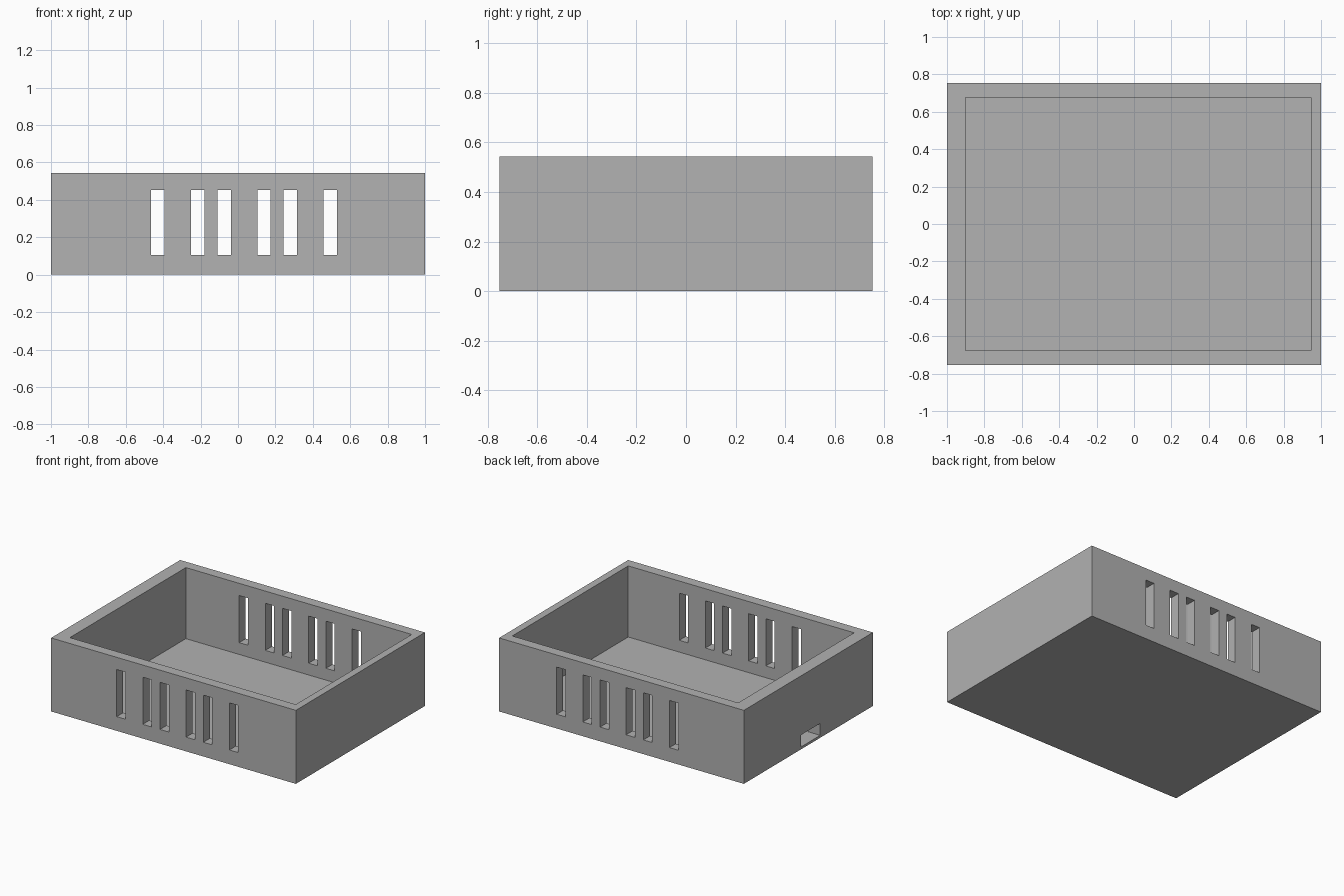
import bpy

cube = bpy.data.objects.get("Cube")
if cube:
    bpy.data.objects.remove(cube, do_unlink=True)

HEIGHT, FLOOR = 0.543, 0.018
SLOT_WIDTH = 0.072

grey = bpy.data.materials.new("plain grey")
grey.use_nodes = True
colour = (0.445, 0.445, 0.445, 1)
grey.diffuse_color = colour
grey.node_tree.nodes["Principled BSDF"].inputs["Base Color"].default_value = colour


def box(name, x, y, z):
    """Box spanning the given (low, high) range on each axis."""
    spans = (x, y, z)
    bpy.ops.mesh.primitive_cube_add(size=1, location=[(a + b) / 2 for a, b in spans])
    obj = bpy.context.object
    obj.name = name
    obj.scale = [b - a for a, b in spans]
    bpy.ops.object.transform_apply(location=True, rotation=False, scale=True)
    obj.data.materials.append(grey)
    return obj


def cut(target, cutter):
    """Subtract the cutter from the target, then discard it."""
    cutter.hide_render = True
    mod = target.modifiers.new("cut", 'BOOLEAN')
    mod.operation = 'DIFFERENCE'
    mod.solver = 'EXACT'
    mod.object = cutter
    bpy.context.view_layer.objects.active = target
    bpy.ops.object.modifier_apply(modifier=mod.name)
    bpy.data.objects.remove(cutter, do_unlink=True)


# Open tray with one thick end wall
tray = box("vented_tray", (-1, 1), (-0.753, 0.753), (0, HEIGHT))
cut(tray, box("cavity", (-0.9, 0.946), (-0.677, 0.677), (FLOOR, 1)))

# Three pairs of vent slots through the front and back walls
for pair in range(3):
    for offset in (0, 0.213):
        x = -0.428 + pair * 0.354 + offset
        cut(tray, box("vent_slot", (x - SLOT_WIDTH / 2, x + SLOT_WIDTH / 2),
                      (-1, 1), (0.105, 0.453)))

# Cable opening level with the floor in the thick end wall
cut(tray, box("cable_opening", (-1.1, -0.8), (-0.138, 0.087), (FLOOR, 0.106)))
